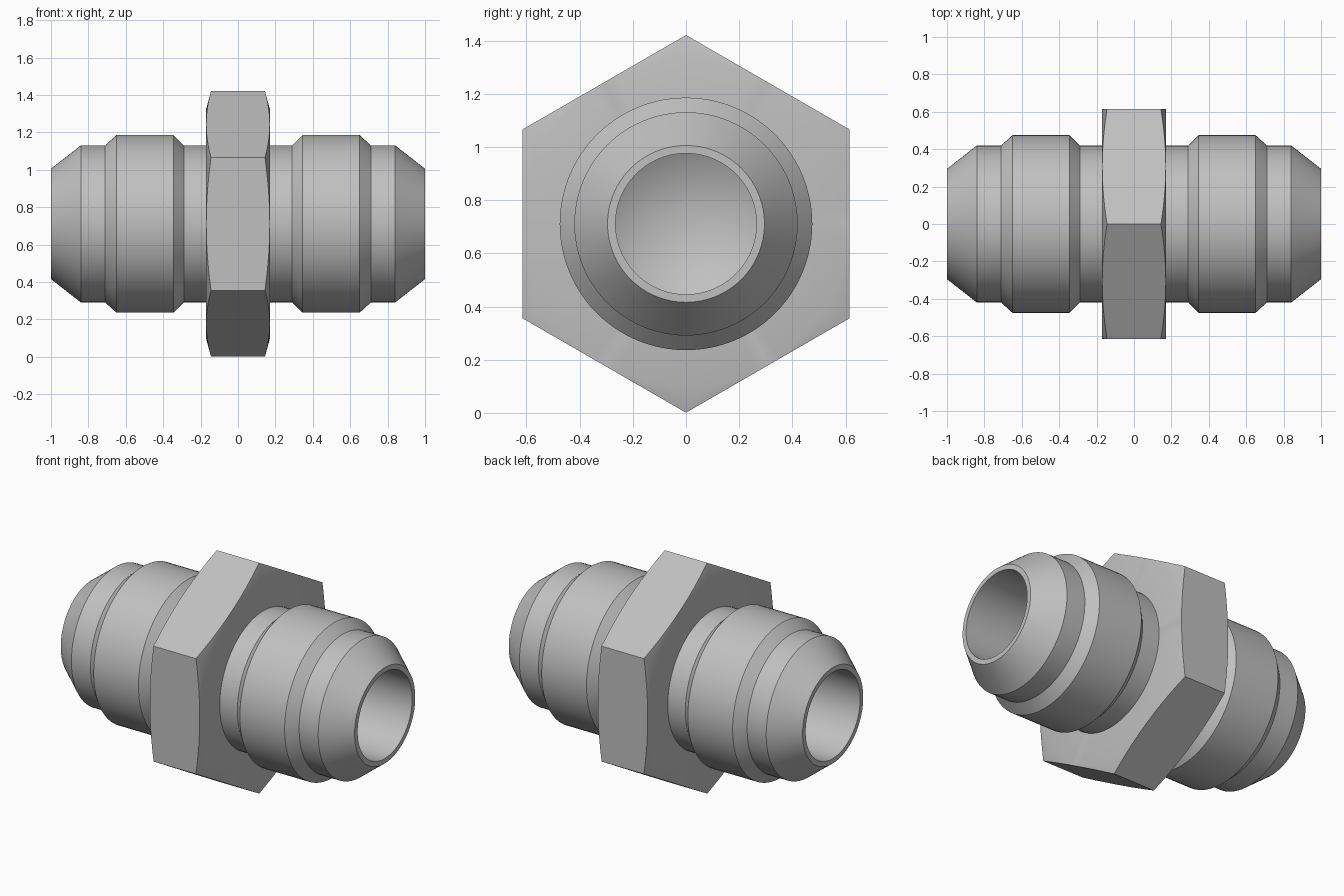
import bpy, bmesh
from math import sin, cos, pi, radians
from mathutils import Vector

if "Cube" in bpy.data.objects:
    bpy.data.objects.remove(bpy.data.objects["Cube"])

CENTRE_Z = 0.711
FLAT, CORNER = 0.615, 0.711      # hexagon inner and outer radius

steel = bpy.data.materials.new("grey_steel")
steel.use_nodes = True
colour = (0.53, 0.53, 0.53, 1)
steel.diffuse_color = colour
steel.node_tree.nodes["Principled BSDF"].inputs["Base Color"].default_value = colour


def finish(bm, name):
    bmesh.ops.remove_doubles(bm, verts=bm.verts, dist=0.0005)
    bmesh.ops.recalc_face_normals(bm, faces=bm.faces)
    mesh = bpy.data.meshes.new(name)
    bm.to_mesh(mesh)
    bm.free()
    mesh.materials.append(steel)
    obj = bpy.data.objects.new(name, mesh)
    obj.location.z = CENTRE_Z
    bpy.context.collection.objects.link(obj)
    bpy.ops.object.select_all(action='DESELECT')
    obj.select_set(True)
    bpy.context.view_layer.objects.active = obj
    bpy.ops.object.shade_smooth_by_angle(angle=radians(30))


# Turned body: drilled bore, flared nose and raised collar, mirrored end to end
half = [(0.05, 0), (0.2, 0.265), (1, 0.265), (1, 0.295), (0.84, 0.42),
        (0.71, 0.42), (0.65, 0.475), (0.345, 0.475), (0.29, 0.42)]
half[1] = (0.2, 0.266)
profile = half + [(-x, r) for x, r in reversed(half)]
bm = bmesh.new()
verts = [bm.verts.new((x, 0, r)) for x, r in profile]
edges = [bm.edges.new(pair) for pair in zip(verts, verts[1:])]
bmesh.ops.spin(bm, geom=verts + edges, cent=(0, 0, 0), axis=(1, 0, 0),
               angle=2 * pi, steps=96)
finish(bm, "fitting_body")

# Hexagon nut: the corners are chamfered by a shallow cone on both sides
bm = bmesh.new()
steps = 12
columns = []
for i in range(6 * steps):
    a = 2 * pi * i / (6 * steps)
    to_flat = a % (pi / 3) - pi / 6
    r = FLAT / cos(to_flat)
    edge_x = 0.17 - 0.026 * (r - FLAT) / (CORNER - FLAT)
    ring = [(0.17, 0.3), (0.17, FLAT), (edge_x, r),
            (-edge_x, r), (-0.17, FLAT), (-0.17, 0.3)]
    columns.append([bm.verts.new((x, q * sin(a), q * cos(a))) for x, q in ring])
for left, right in zip(columns, columns[1:] + columns[:1]):
    for k in range(5):
        bm.faces.new((left[k], left[k + 1], right[k + 1], right[k]))
finish(bm, "hexagon_nut")
